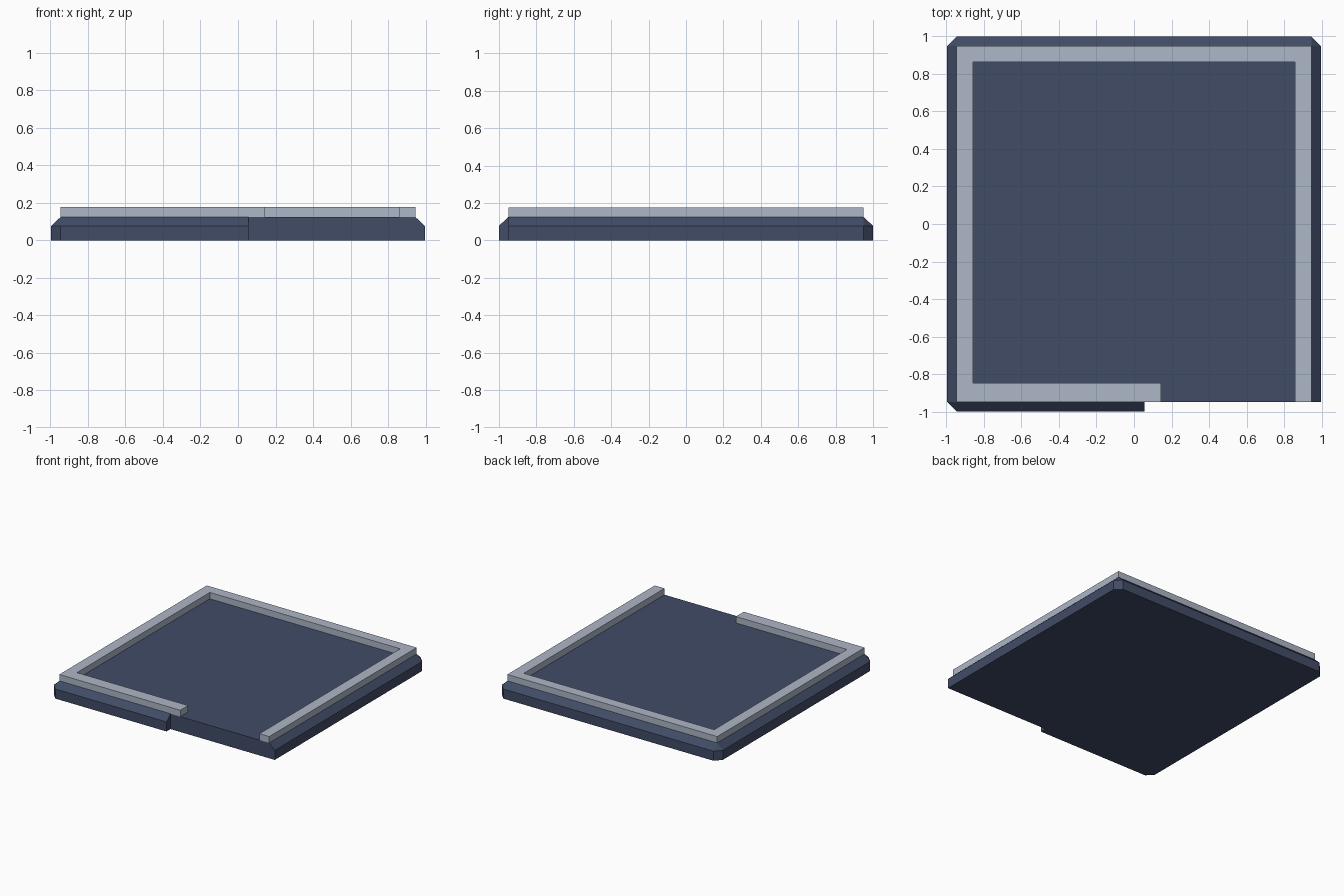
import bpy, bmesh

if "Cube" in bpy.data.objects:
    bpy.data.objects.remove(bpy.data.objects["Cube"])

IX, IY = 0.946, 0.949      # top face half sizes
OX, OY = 0.996, 1.0        # outer rim half sizes
Z1, Z2, Z3 = 0.078, 0.125, 0.177
STEP = 0.056               # where the front lip stops


def material(name, rgb):
    m = bpy.data.materials.new(name)
    m.diffuse_color = (*rgb, 1)
    m.use_nodes = True
    m.node_tree.nodes["Principled BSDF"].inputs["Base Color"].default_value = m.diffuse_color
    return m


def finish(bm, name, mat):
    bmesh.ops.remove_doubles(bm, verts=bm.verts, dist=1e-5)
    bmesh.ops.recalc_face_normals(bm, faces=bm.faces)
    me = bpy.data.meshes.new(name)
    bm.to_mesh(me)
    bm.free()
    me.materials.append(mat)
    ob = bpy.data.objects.new(name, me)
    bpy.context.collection.objects.link(ob)
    return ob


def face(bm, pts):
    unique = list(dict.fromkeys(pts))
    bm.faces.new([bm.verts.new(p) for p in unique])


navy = material("navy blue", (0.052, 0.072, 0.132))
grey = material("pale grey", (0.42, 0.47, 0.57))

# Floor slab: outer rim points paired with the top edge points they slope up to
rim = [((STEP, -OY), (STEP, -IY)), ((-IX, -OY), (-IX, -IY)),
       ((-OX, -IY), (-IX, -IY)), ((-OX, IY), (-IX, IY)),
       ((-IX, OY), (-IX, IY)), ((IX, OY), (IX, IY)),
       ((OX, IY), (IX, IY)), ((OX, -IY), (IX, -IY))]
bm = bmesh.new()
for (a, ta), (b, tb) in zip(rim, rim[1:]):
    face(bm, [(*a, 0), (*b, 0), (*b, Z1), (*a, Z1)])          # upright side
    face(bm, [(*a, Z1), (*b, Z1), (*tb, Z2), (*ta, Z2)])      # sloped edge
s = (STEP, -IY)
face(bm, [(*rim[0][0], 0), (*rim[0][0], Z1), (*s, Z2), (*s, 0)])   # lip end
face(bm, [(*s, 0), (*s, Z2), (IX, -IY, Z2), (OX, -IY, Z1), (OX, -IY, 0)])  # flat front
face(bm, [(*t, Z2) for _, t in rim])                          # top
face(bm, [(*o, 0) for o, _ in rim] + [(*s, 0)])               # underside
finish(bm, "floor_slab", navy)

# Raised wall kerb with an open gap at the front right
outline = [(0.144, -IY), (-IX, -IY), (-IX, IY), (IX, IY), (IX, -IY), (0.858, -IY),
           (0.858, 0.863), (-0.858, 0.863), (-0.858, -0.848), (0.144, -0.848)]
bm = bmesh.new()
base = bm.faces.new([bm.verts.new((x, y, Z2)) for x, y in outline])
ext = bmesh.ops.extrude_face_region(bm, geom=[base], use_keep_orig=True)
bmesh.ops.translate(bm, vec=(0, 0, Z3 - Z2),
                    verts=[g for g in ext["geom"] if isinstance(g, bmesh.types.BMVert)])
finish(bm, "wall_kerb", grey)
